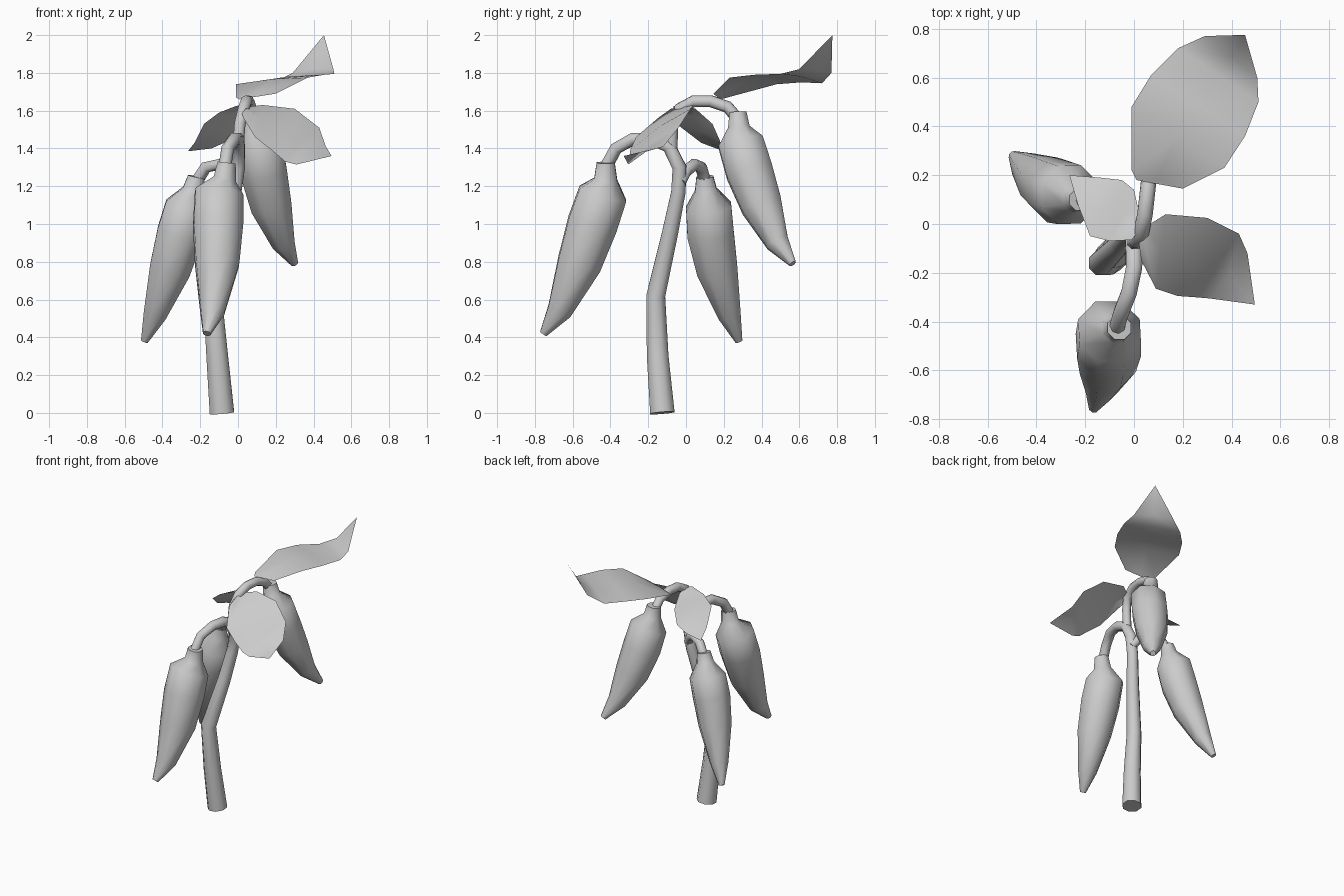
import bpy, bmesh, math
from mathutils import Vector

cube = bpy.data.objects.get("Cube")
if cube:
    bpy.data.objects.remove(cube)

grey = bpy.data.materials.new("plain_grey")
grey.use_nodes = True
COLOUR = (0.6, 0.6, 0.6, 1)
grey.diffuse_color = COLOUR
grey.node_tree.nodes["Principled BSDF"].inputs["Base Color"].default_value = COLOUR


def finish(name, bm, angle):
    """Turn a bmesh into a smooth-shaded object."""
    bmesh.ops.recalc_face_normals(bm, faces=bm.faces)
    mesh = bpy.data.meshes.new(name)
    bm.to_mesh(mesh)
    bm.free()
    mesh.materials.append(grey)
    obj = bpy.data.objects.new(name, mesh)
    bpy.context.collection.objects.link(obj)
    bpy.ops.object.select_all(action='DESELECT')
    obj.select_set(True)
    bpy.context.view_layer.objects.active = obj
    bpy.ops.object.shade_smooth_by_angle(angle=math.radians(angle))
    return obj


def tube(name, path, radii, sides=8):
    """Sweep a ring along a path, with one radius per point, and cap it."""
    pts = [Vector(p) for p in path]
    bm = bmesh.new()
    rings, side, last = [], None, None
    for i, p in enumerate(pts):
        tangent = (pts[min(i + 1, len(pts) - 1)] - pts[max(i - 1, 0)]).normalized()
        if side is None:
            side = Vector((1, 0, 0))
        else:
            side = last.rotation_difference(tangent) @ side
        side = (side - tangent * side.dot(tangent)).normalized()
        up, last = tangent.cross(side), tangent
        ring = []
        for k in range(sides):
            a = math.tau * (k + 0.5) / sides
            ring.append(bm.verts.new(p + radii[i] * (side * math.cos(a) + up * math.sin(a))))
        rings.append(ring)
    for a, b in zip(rings, rings[1:]):
        for k in range(sides):
            n = (k + 1) % sides
            bm.faces.new((a[k], a[n], b[n], b[k]))
    bm.faces.new(rings[0])
    bm.faces.new(rings[-1])
    return finish(name, bm, 60)


def leaf(name, base, tip, edge_a, edge_b, sag=0.0):
    """Bridge two matching edges across a midrib, closing at base and tip."""
    bm = bmesh.new()
    start, end = bm.verts.new(base), bm.verts.new(tip)
    rows = []
    for p, q in zip(edge_a, edge_b):
        p, q = Vector(p), Vector(q)
        mid = (p + q) / 2 - Vector((0, 0, sag))
        rows.append([bm.verts.new(v) for v in (p, mid, q)])
    for a, b in zip(rows, rows[1:]):
        for k in range(2):
            bm.faces.new((a[k], a[k + 1], b[k + 1], b[k]))
    for k in range(2):
        bm.faces.new((start, rows[0][k + 1], rows[0][k]))
        bm.faces.new((end, rows[-1][k], rows[-1][k + 1]))
    return finish(name, bm, 75)


# Main stem, arching over to the front pod
tube("main_stem",
     [(-.085, -.125, 0), (-.11, -.15, .3), (-.135, -.16, .62), (-.06, -.085, .95), (-.02, -.04, 1.17),
      (0, -.035, 1.3), (0, -.09, 1.41), (0, -.18, 1.45), (-.02, -.28, 1.45),
      (-.055, -.37, 1.40), (-.07, -.425, 1.30)],
     [.07, .062, .054, .046, .041, .04, .038, .036, .035, .034, .034])

# Side branches to the other pods
tube("back_branch",
     [(0, -.075, 1.4), (.01, -.07, 1.53), (.03, -.035, 1.61), (.045, .04, 1.65),
      (.055, .13, 1.65), (.065, .22, 1.62), (.07, .27, 1.56)], [.032] * 7)
tube("right_branch",
     [(0, -.03, 1.22), (-.04, .0, 1.28), (-.1, .045, 1.315), (-.17, .08, 1.3), (-.215, .1, 1.23)],
     [.032] * 5)

# Hanging pods: neck, shoulder, belly, taper and tip
POD_RADII = [.052, .066, .138, .142, .125, .07, .022]
pods = {
    "front_pod": [(-.06, -.425, 1.325), (-.07, -.425, 1.235), (-.1, -.44, 1.16), (-.105, -.495, 1.0),
                  (-.11, -.565, .79), (-.135, -.67, .54), (-.165, -.755, .42)],
    "right_pod": [(-.22, .1, 1.25), (-.235, .105, 1.18), (-.265, .12, 1.09), (-.305, .13, .95),
                  (-.36, .165, .76), (-.44, .23, .52), (-.495, .28, .38)],
    "back_pod": [(.075, .275, 1.59), (.085, .28, 1.51), (.11, .29, 1.43), (.135, .335, 1.28),
                 (.175, .4, 1.1), (.24, .485, .9), (.3, .565, .79)],
}
for name, path in pods.items():
    scale = 1.0 if name == "front_pod" else .94
    tube(name, path, [r * scale for r in POD_RADII])

# Leaves
leaf("top_leaf", (.01, .18, 1.66), (.455, .775, 2.0),
     [(-.01, .22, 1.67), (-.01, .48, 1.74), (.07, .61, 1.75), (.18, .72, 1.745), (.29, .77, 1.8)],
     [(.2, .145, 1.69), (.37, .23, 1.775), (.455, .36, 1.79), (.51, .5, 1.795), (.505, .6, 1.82)],
     -.01)
leaf("left_leaf", (.02, -.08, 1.585), (.495, -.33, 1.36),
     [(.05, -.01, 1.62), (.13, .04, 1.63), (.3, .025, 1.61), (.43, -.04, 1.51), (.465, -.12, 1.41)],
     [(.03, -.15, 1.56), (.09, -.265, 1.46), (.18, -.295, 1.39), (.25, -.3, 1.33), (.31, -.305, 1.315)],
     -.02)
leaf("right_leaf", (.02, -.03, 1.63), (-.265, .2, 1.385),
     [(.02, .05, 1.61), (0, .14, 1.53), (-.05, .18, 1.44), (-.14, .19, 1.4)],
     [(-.01, -.065, 1.625), (-.1, -.07, 1.59), (-.18, -.05, 1.53), (-.23, .08, 1.43)],
     -.01)
